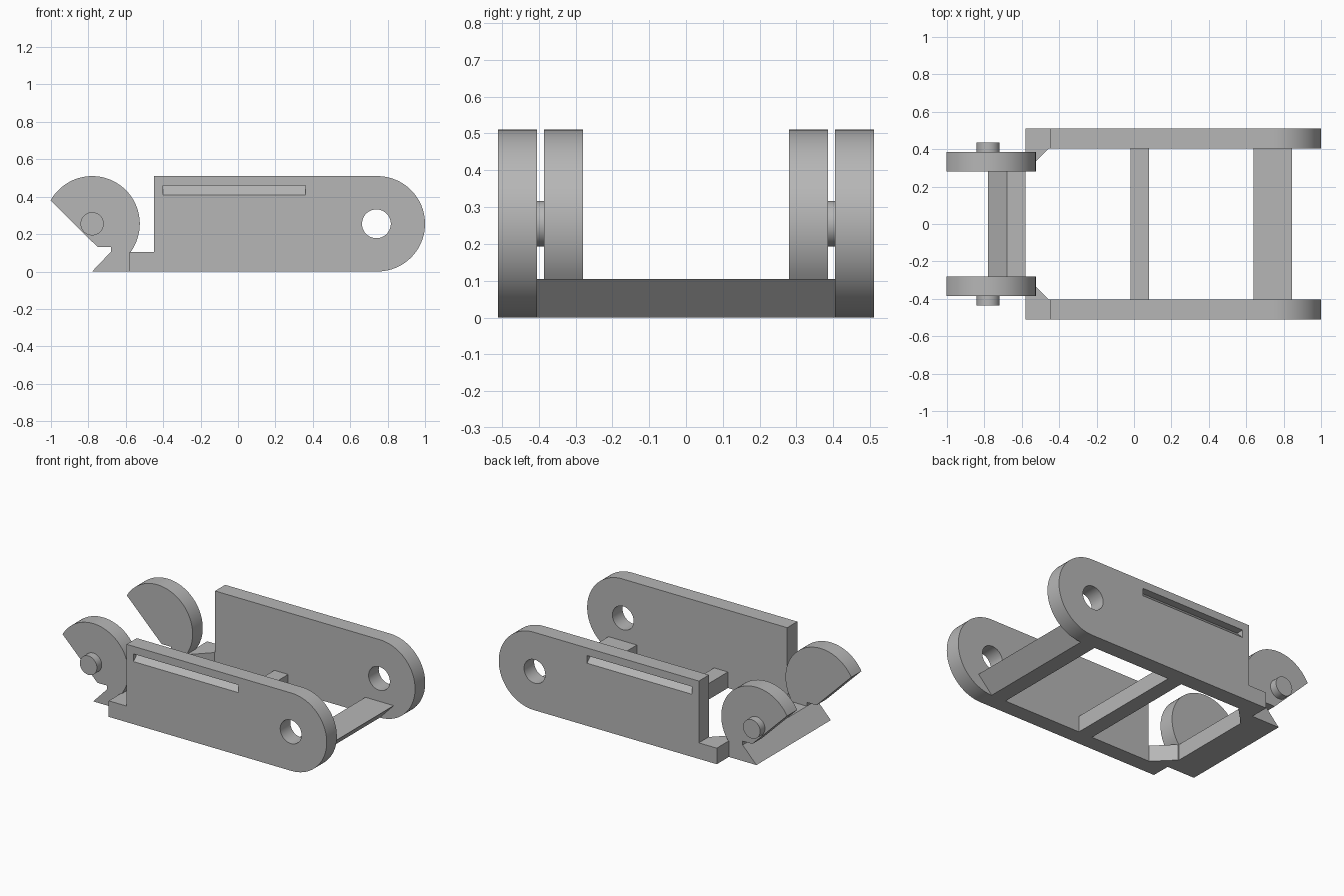
import bpy, bmesh
from math import cos, sin, radians

cube = bpy.data.objects.get("Cube")
if cube:
    bpy.data.objects.remove(cube, do_unlink=True)

GREY = (0.47, 0.47, 0.47, 1)
grey = bpy.data.materials.new("plain grey")
grey.diffuse_color = GREY
grey.use_nodes = True
grey.node_tree.nodes["Principled BSDF"].inputs["Base Color"].default_value = GREY

R, MID = 0.255, 0.255      # radius and height of the rounded ends
BAR = 0.105                # height of the cross bars
IN, OUT = 0.405, 0.51      # inner and outer faces of the side plates
HOOK_IN, HOOK_OUT = 0.28, 0.385


def arc(cx, cz, r, start, end, steps=40):
    angles = [radians(start + (end - start) * i / steps) for i in range(steps + 1)]
    return [(cx + r * cos(a), cz + r * sin(a)) for a in angles]


def prism(name, base, offset):
    """Extrude a closed loop of points along an offset."""
    bm = bmesh.new()
    face = bm.faces.new([bm.verts.new(p) for p in base])
    new = bmesh.ops.extrude_face_region(bm, geom=[face])["geom"]
    moved = [v for v in new if isinstance(v, bmesh.types.BMVert)]
    bmesh.ops.translate(bm, verts=moved, vec=offset)
    bmesh.ops.recalc_face_normals(bm, faces=bm.faces)
    mesh = bpy.data.meshes.new(name)
    bm.to_mesh(mesh)
    bm.free()
    mesh.materials.append(grey)
    obj = bpy.data.objects.new(name, mesh)
    bpy.context.collection.objects.link(obj)
    return obj


def across(name, profile, y0, y1):
    """Extrude an x-z profile along y."""
    return prism(name, [(x, y0, z) for x, z in profile], (0, y1 - y0, 0))


def activate(obj):
    bpy.ops.object.select_all(action="DESELECT")
    obj.select_set(True)
    bpy.context.view_layer.objects.active = obj


def smooth(obj):
    activate(obj)
    bpy.ops.object.shade_smooth_by_angle(angle=radians(30))


def cut(obj, cutter):
    activate(obj)
    mod = obj.modifiers.new("cut", "BOOLEAN")
    mod.operation, mod.solver, mod.object = "DIFFERENCE", "EXACT", cutter
    bpy.ops.object.modifier_apply(modifier=mod.name)
    bpy.data.objects.remove(cutter, do_unlink=True)


plate_profile = [(-0.58, 0)] + arc(0.745, MID, R, -90, 90) + [
    (-0.45, OUT), (-0.45, BAR), (-0.58, BAR)]
hook_profile = arc(-0.78, MID, R, -36, 150.5) + [
    (-0.75, 0.13), (-0.68, 0.13), (-0.68, BAR), (-0.78, 0), (-0.575, 0)]

for side, s in (("left", 1), ("right", -1)):
    end = "back" if s > 0 else "front"

    # Side plate with a round hole and an undercut groove on its outer face
    plate = across(end + "_side_plate", plate_profile, s * IN, s * OUT)
    cut(plate, across("hole_cutter", arc(0.74, MID, 0.077, 0, 354, 59), s * 0.3, s * 0.6))
    groove = [(-0.40, s * (OUT + 0.01), 0.40), (-0.40, s * (OUT + 0.01), 0.46),
              (-0.40, s * (OUT - 0.05), 0.46)]
    cut(plate, prism("groove_cutter", groove, (0.76, 0, 0)))
    smooth(plate)

    # Hook cheek with its pin
    smooth(across(end + "_hook", hook_profile, s * HOOK_IN, s * HOOK_OUT))
    smooth(across(end + "_hook_pin", arc(-0.78, MID, 0.062, 0, 352.5, 47),
                  s * HOOK_OUT, s * 0.435))

    # Triangular gusset joining the hook to the plate
    prism(end + "_gusset", [(-0.58, s * HOOK_IN, 0), (-0.455, s * IN, 0),
                            (-0.58, s * IN, 0)], (0, 0, BAR))

# Cross bars
across("hook_bar", [(-0.78, 0), (-0.58, 0), (-0.58, BAR), (-0.68, BAR)], -HOOK_IN, HOOK_IN)
across("middle_bar", [(-0.02, 0), (0.08, 0), (0.08, BAR), (-0.02, BAR)], -IN, IN)
across("end_bar", [(0.64, 0), (0.745, 0), (0.845, BAR), (0.64, BAR)], -IN, IN)
